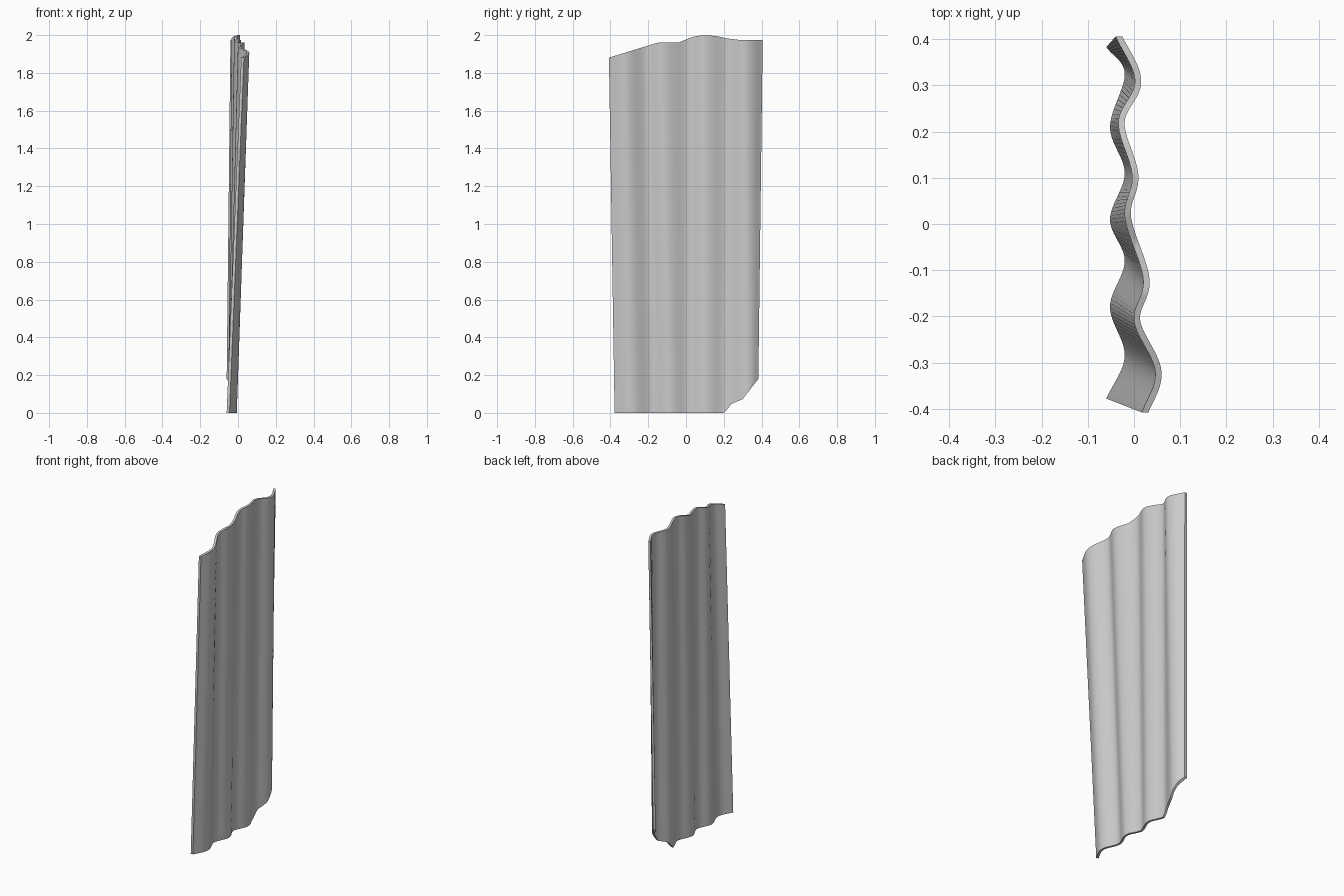
import bpy, bmesh, math
from mathutils import Vector

if "Cube" in bpy.data.objects:
    bpy.data.objects.remove(bpy.data.objects["Cube"])

# Corrugation crests and valleys of the back face: (bottom y, bottom x, top y, top x)
KEYS = [(-0.378, -0.060, -0.408, 0.017), (-0.285, -0.020, -0.320, 0.046),
        (-0.180, -0.052, -0.210, 0.000), (-0.080, -0.020, -0.120, 0.020),
        (0.010, -0.052, 0.015, -0.020), (0.110, -0.020, 0.105, -0.004),
        (0.210, -0.052, 0.220, -0.034), (0.325, -0.020, 0.310, 0.002),
        (0.383, -0.060, 0.406, -0.040)]
# Edge heights along the sheet: (y, z)
TOP = [(-0.41, 1.88), (-0.15, 1.96), (-0.04, 1.96), (0.02, 1.985), (0.06, 1.996),
       (0.11, 2.0), (0.17, 1.993), (0.22, 1.982), (0.28, 1.975), (0.41, 1.975)]
BOTTOM = [(-0.38, 0), (0.20, 0), (0.215, 0.015), (0.24, 0.047), (0.30, 0.073), (0.383, 0.18)]
THICK = 0.0135
STEPS = 12


def height(table, y):
    for (a, za), (b, zb) in zip(table, table[1:]):
        if y <= b:
            return za + (zb - za) * max(0, (y - a) / (b - a))
    return table[-1][1]


def catmull(pts, steps):
    pts = [Vector(p) for p in pts]
    pts = [2 * pts[0] - pts[1]] + pts + [2 * pts[-1] - pts[-2]]
    out = []
    for p0, p1, p2, p3 in zip(pts, pts[1:], pts[2:], pts[3:]):
        for i in range(steps):
            t = i / steps
            out.append(0.5 * (2 * p1 + (p2 - p0) * t + (2 * p0 - 5 * p1 + 4 * p2 - p3) * t**2
                              + (3 * p1 - p0 - 3 * p2 + p3) * t**3))
    return out + [pts[-2]]


def edge_points(line, table):
    """Back and front points of one edge, thickened across the wave."""
    back, front = [], []
    for i, (y, x) in enumerate(line):
        a, b = line[max(i - 1, 0)], line[min(i + 1, len(line) - 1)]
        slope = (b[1] - a[1]) / (b[0] - a[0])
        z = height(table, y)
        back.append((x, y, z))
        front.append((x + THICK * math.sqrt(1 + slope * slope), y, z))
    return back, front


# Corrugated sheet: ruled between the bottom and top waves
curve = catmull(KEYS, STEPS)
b_back, b_front = edge_points([(p[0], p[1]) for p in curve], BOTTOM)
t_back, t_front = edge_points([(p[2], p[3]) for p in curve], TOP)

bm = bmesh.new()
rings = [[bm.verts.new(co) for co in ring] for ring in zip(b_back, b_front, t_front, t_back)]
for r, s in zip(rings, rings[1:]):
    for k in range(4):
        j = (k + 1) % 4
        bm.faces.new((r[k], r[j], s[j], s[k]))
bm.faces.new(rings[0])
bm.faces.new(rings[-1])
bmesh.ops.recalc_face_normals(bm, faces=bm.faces[:])
mesh = bpy.data.meshes.new("corrugated_sheet")
bm.to_mesh(mesh)
bm.free()
sheet = bpy.data.objects.new("corrugated_sheet", mesh)
bpy.context.collection.objects.link(sheet)
bpy.context.view_layer.objects.active = sheet
sheet.select_set(True)
bpy.ops.object.shade_smooth_by_angle(angle=math.radians(35))
